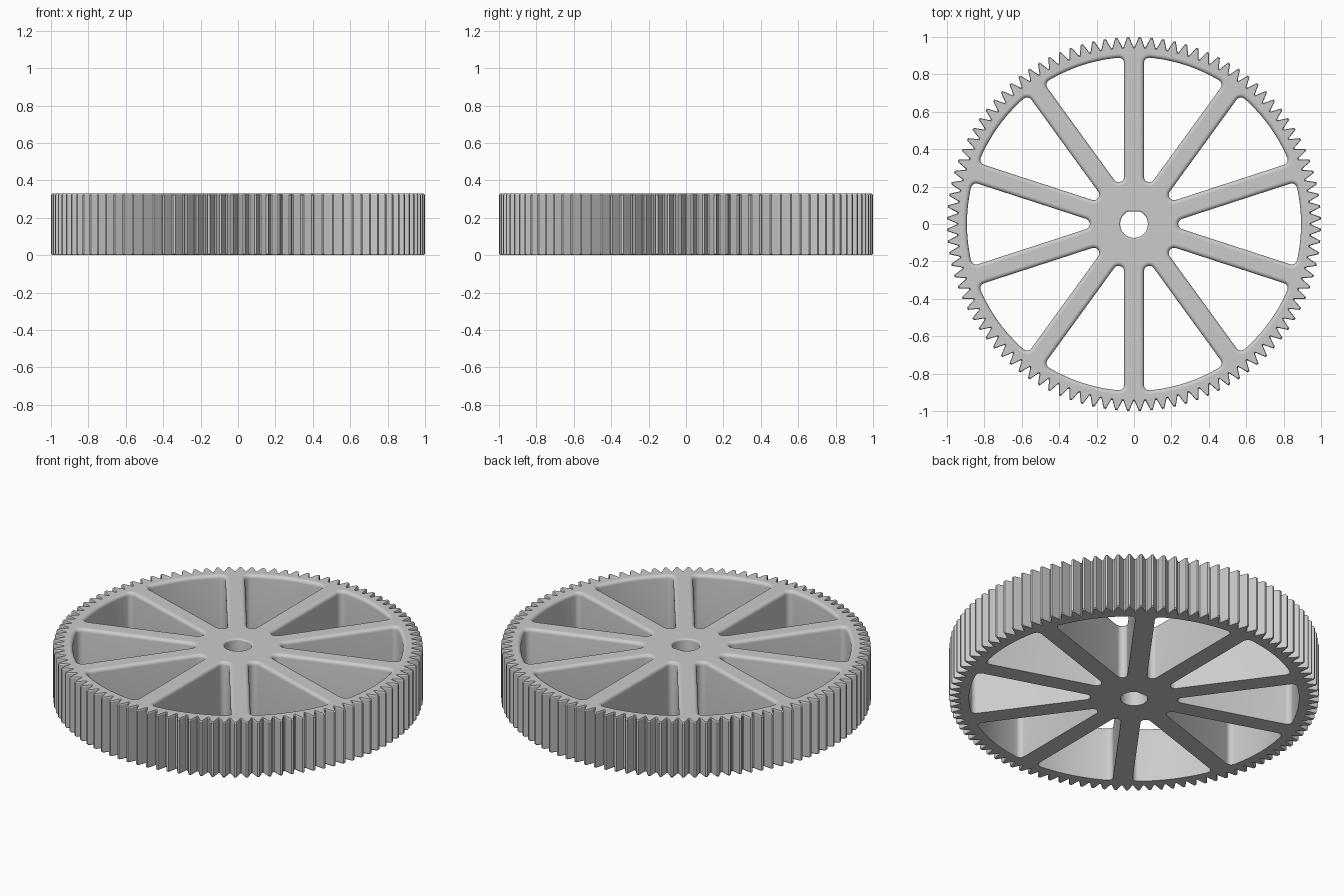
import bpy
import bmesh
from math import sin, cos, asin, pi, radians, sqrt

cube = bpy.data.objects.get("Cube")
if cube:
    bpy.data.objects.remove(cube)

HEIGHT = 0.33
TEETH = 100
SPOKES = 10
TIP, ROOT = 1.0, 0.948
RIM = 0.893            # inner radius of the rim
SPOKE_HALF = 0.053     # half the spoke width
CORNER = 0.029         # pocket corner radius
BORE, BORE_FLAT = 0.074, 0.066
HALF_STEP = pi / SPOKES


def arc(cx, cy, r, a, b, n):
    """Points along an arc from angle a to b."""
    return [(cx + r * cos(a + (b - a) * i / n), cy + r * sin(a + (b - a) * i / n))
            for i in range(n + 1)]


def rotate(points, angle):
    c, s = cos(angle), sin(angle)
    return [(x * c - y * s, x * s + y * c) for x, y in points]


def tooth_outline(inset):
    """Ring of tapered teeth with a gap on each axis."""
    pitch = 2 * pi / TEETH
    points = []
    for i in range(TEETH):
        for offset, r in ((-0.44, ROOT), (-0.09, TIP), (0.09, TIP), (0.44, ROOT)):
            a = (i + 0.5 + offset) * pitch
            points.append(((r - inset) * cos(a), (r - inset) * sin(a)))
    return points


def pocket_outline(grow, angle):
    """Rounded wedge between two spokes, widened by grow."""
    r = CORNER + grow
    side = pi / 2 + HALF_STEP
    inner = (SPOKE_HALF + CORNER) / sin(HALF_STEP)
    reach = RIM - CORNER
    phi = HALF_STEP - asin((SPOKE_HALF + CORNER) / reach)
    cx, cy = reach * cos(phi), reach * sin(phi)
    points = arc(inner, 0, r, side, 2 * pi - side, 8)
    points += arc(cx, -cy, r, -side, -phi, 6)
    points += arc(0, 0, RIM + grow, -phi, phi, 16)[1:-1]
    points += arc(cx, cy, r, phi, side, 6)
    return rotate(points, angle)


def bore_outline(grow):
    """Round shaft hole with one flat."""
    r, flat = BORE + grow, BORE_FLAT + grow
    a = asin(flat / r)
    return arc(0, 0, r, pi - a, 2 * pi + a, 40)


def rounded_levels(radius, steps=5):
    """Straight wall from the base, then a rounded upper edge."""
    levels = [(0, 0)]
    for i in range(steps + 1):
        t = i / steps * pi / 2
        levels.append((HEIGHT - radius + radius * sin(t), radius * (1 - cos(t))))
    return levels


bm = bmesh.new()
bottom_edges, top_edges = [], []


def add_wall(outline, levels, smooth):
    """Stack closed outlines into a wall and keep its end loops."""
    rings = [[bm.verts.new((x, y, z)) for x, y in outline(d)] for z, d in levels]
    n = len(rings[0])
    for low, high in zip(rings, rings[1:]):
        for i in range(n):
            j = (i + 1) % n
            bm.faces.new((low[i], low[j], high[j], high[i])).smooth = smooth
    for ring, store in ((rings[0], bottom_edges), (rings[-1], top_edges)):
        store += [bm.edges.get((ring[i], ring[(i + 1) % n])) for i in range(n)]


# Toothed outside with lightly chamfered ends
CHAMFER = 0.007
add_wall(tooth_outline, [(0, CHAMFER), (CHAMFER, 0),
                         (HEIGHT - CHAMFER, 0), (HEIGHT, CHAMFER)], False)

# Pockets that leave the spokes standing
for k in range(SPOKES):
    add_wall(lambda d, a=2 * HALF_STEP * k: pocket_outline(d, a),
             rounded_levels(0.02), True)

# Shaft hole
add_wall(bore_outline, rounded_levels(0.01), True)

# Flat end faces
for edges, up in ((bottom_edges, -1), (top_edges, 1)):
    bmesh.ops.triangle_fill(bm, use_beauty=True, edges=edges, normal=(0, 0, up))
bmesh.ops.recalc_face_normals(bm, faces=bm.faces)
for edge in bm.edges:
    edge.smooth = edge.calc_face_angle(0) < radians(32)

mesh = bpy.data.meshes.new("spoked_gear")
bm.to_mesh(mesh)
bm.free()
gear = bpy.data.objects.new("spoked_gear", mesh)
bpy.context.collection.objects.link(gear)

# Plain grey material
grey = bpy.data.materials.new("light_grey")
grey.use_nodes = True
colour = (0.6, 0.6, 0.6, 1)
grey.diffuse_color = colour
grey.node_tree.nodes["Principled BSDF"].inputs["Base Color"].default_value = colour
mesh.materials.append(grey)
